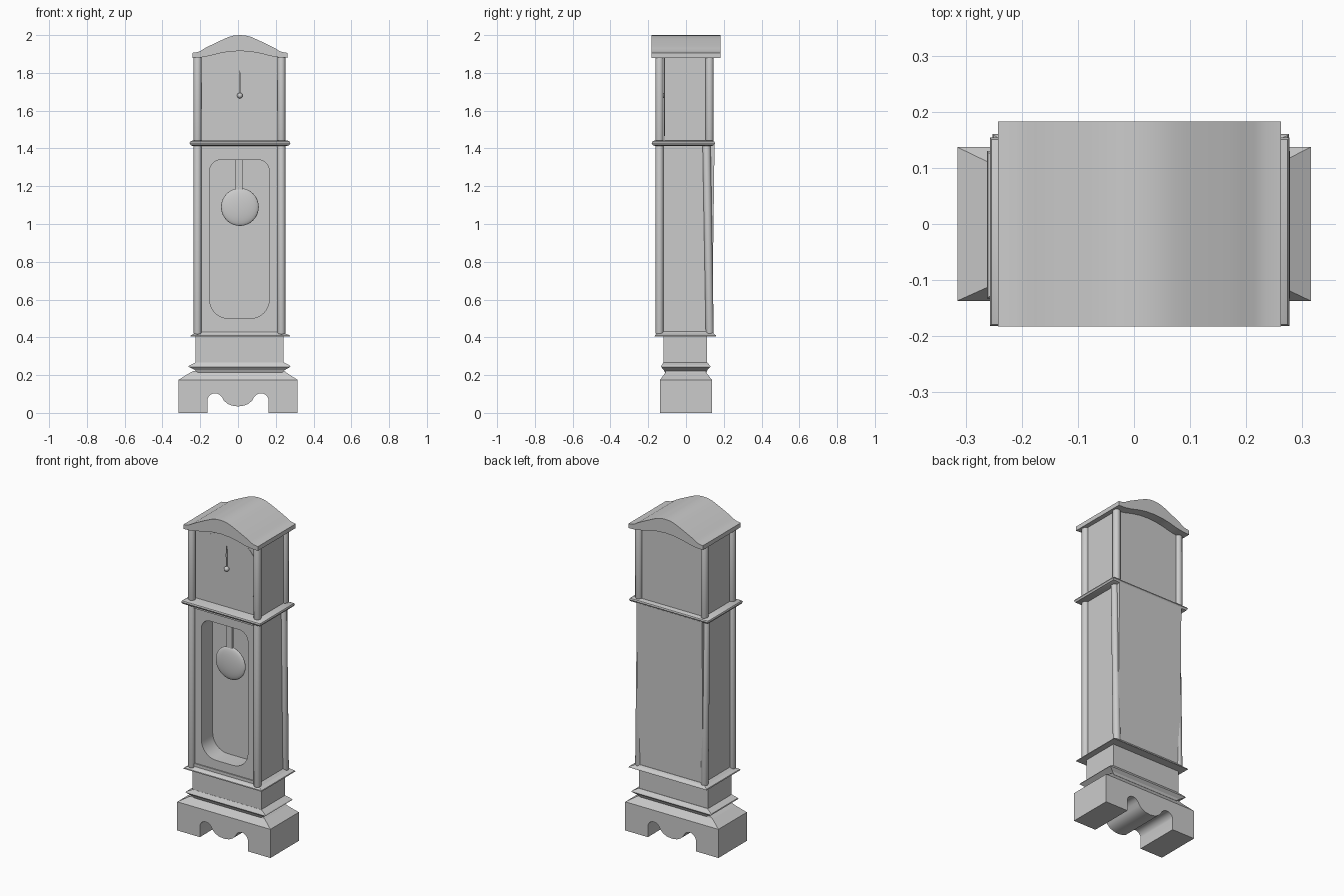
import bpy, bmesh, math
from mathutils import Vector

if "Cube" in bpy.data.objects:
    bpy.data.objects.remove(bpy.data.objects["Cube"])

CX = 0.01  # the case sits slightly right of the foot


def finish(bm, name, smooth=None):
    bmesh.ops.recalc_face_normals(bm, faces=bm.faces)
    me = bpy.data.meshes.new(name)
    bm.to_mesh(me)
    bm.free()
    ob = bpy.data.objects.new(name, me)
    bpy.context.collection.objects.link(ob)
    if smooth:
        bpy.ops.object.select_all(action='DESELECT')
        ob.select_set(True)
        bpy.context.view_layer.objects.active = ob
        bpy.ops.object.shade_smooth_by_angle(angle=math.radians(smooth))
    return ob


def prism(name, pts, y0, y1, smooth=None):
    """Extrude an (x, z) outline along y."""
    bm = bmesh.new()
    f = bm.faces.new([bm.verts.new((x, y0, z)) for x, z in pts])
    ext = bmesh.ops.extrude_face_region(bm, geom=[f])['geom']
    bmesh.ops.translate(bm, vec=(0, y1 - y0, 0),
                        verts=[v for v in ext if isinstance(v, bmesh.types.BMVert)])
    return finish(bm, name, smooth)


def stack(name, rings, smooth=None):
    """Loft rectangles given as (z, x0, x1, y0, y1)."""
    bm = bmesh.new()
    loops = [[bm.verts.new(p) for p in ((a, c, z), (b, c, z), (b, d, z), (a, d, z))]
             for z, a, b, c, d in rings]
    for lo, hi in zip(loops, loops[1:]):
        for i in range(4):
            j = (i + 1) % 4
            bm.faces.new((lo[i], lo[j], hi[j], hi[i]))
    bm.faces.new(loops[0])
    bm.faces.new(loops[-1])
    return finish(bm, name, smooth)


def rod(name, p0, p1, r, sides=20, bevel=0.0):
    """Round bar between two points with optionally rounded ends."""
    p0, p1 = Vector(p0), Vector(p1)
    d = p1 - p0
    bm = bmesh.new()
    bmesh.ops.create_cone(bm, cap_ends=True, segments=sides, radius1=r, radius2=r, depth=d.length)
    if bevel:
        caps = [e for f in bm.faces if len(f.verts) > 4 for e in f.edges]
        bmesh.ops.bevel(bm, geom=caps, offset=bevel, segments=3, profile=0.5, affect='EDGES')
    m = d.to_track_quat('Z', 'Y').to_matrix().to_4x4()
    m.translation = (p0 + p1) / 2
    bmesh.ops.transform(bm, matrix=m, verts=bm.verts)
    return finish(bm, name, 40)


def ball(name, loc, scale):
    bm = bmesh.new()
    bmesh.ops.create_uvsphere(bm, u_segments=32, v_segments=16, radius=1)
    bmesh.ops.scale(bm, vec=scale, verts=bm.verts)
    bmesh.ops.translate(bm, vec=loc, verts=bm.verts)
    return finish(bm, name, 60)


def mirrored(half):
    """Outline from its left half, running toward the centre point at x = 0."""
    return half + [(-x, z) for x, z in reversed(half) if x < 0]


# foot with a scalloped cut-out
scallop = [(-0.162, 0), (-0.162, 0.07)]
scallop += [(-0.122 + 0.04 * math.cos(a), 0.066 + 0.038 * math.sin(a))
            for a in (math.radians(180 - 18 * i) for i in range(1, 8))]
scallop += [(-0.085, 0.084), (-0.075, 0.066), (-0.058, 0.05), (-0.035, 0.039), (0, 0.034)]
prism("scalloped_foot", [(-0.315, 0.175), (-0.315, 0)] + mirrored(scallop)
      + [(0.315, 0), (0.315, 0.175)], -0.137, 0.137, 35)

# sloped foot top, flared moulding and plinth block
stack("foot_top_slope", [(0.175, -0.315, 0.315, -0.137, 0.137), (0.212, -0.255, 0.258, -0.11, 0.108),
                         (0.222, -0.235, 0.245, -0.108, 0.105)])
stack("plinth_moulding", [(0.215, CX - .225, CX + .225, -0.112, 0.108),
                          (0.228, CX - .24, CX + .24, -0.118, 0.114),
                          (0.244, CX - .272, CX + .268, -0.133, 0.13),
                          (0.250, CX - .27, CX + .265, -0.13, 0.127),
                          (0.268, CX - .232, CX + .232, -0.119, 0.112)])
stack("plinth_block", [(0.26, -0.225, 0.24, -0.118, 0.11), (0.415, -0.225, 0.24, -0.118, 0.11)])
stack("lower_ledge", [(0.405, -0.252, 0.276, -0.166, 0.16), (0.411, -0.25, 0.274, -0.165, 0.158),
                      (0.42, -0.23, 0.25, -0.15, 0.147), (0.43, -0.215, 0.235, -0.143, 0.14)])

# waist case with a rounded recess
case = stack("waist_case", [(0.42, -0.213, 0.23, -0.14, 0.138), (1.42, -0.213, 0.23, -0.14, 0.151)])
window = []
for x, z, r, a0 in ((0.165, 1.34, 0.06, 0), (-0.15, 1.34, 0.06, 90),
                    (-0.15, 0.5, 0.1, 180), (0.165, 0.5, 0.1, 270)):
    sx, sz = (1 if x > 0 else -1), (1 if z > 1 else -1)
    for i in range(9):
        a = math.radians(a0 + 90 * i / 8)
        window.append((x - sx * r + r * math.cos(a), z - sz * r + r * math.sin(a)))
cutter = prism("recess_cutter", window, -0.3, -0.03)
cut = case.modifiers.new("recess", 'BOOLEAN')
cut.operation, cut.object, cut.solver = 'DIFFERENCE', cutter, 'EXACT'
bpy.context.view_layer.objects.active = case
bpy.ops.object.select_all(action='DESELECT')
case.select_set(True)
bpy.ops.object.modifier_apply(modifier=cut.name)
bpy.ops.object.shade_smooth_by_angle(angle=math.radians(35))
bpy.data.objects.remove(cutter)

# thin rails above and below the recess
for name, z in (("upper_rail", 1.393), ("lower_rail", 0.428)):
    stack(name, [(z, -0.2, 0.217, -0.147, -0.13), (z + 0.018, -0.2, 0.217, -0.147, -0.13)])

# pendulum
stack("pendulum_rod", [(1.15, -0.013, 0.024, -0.092, -0.08), (1.345, -0.013, 0.024, -0.092, -0.08)])
ball("pendulum_bob", (CX, -0.085, 1.09), (0.1, 0.02, 0.1))

# moulding between waist and hood
stack("middle_moulding", [(z, CX - .235 - d, CX + .235 + d, -0.15 - d, 0.122 + d) for z, d in
                          ((1.413, 0.015), (1.418, 0.027), (1.428, 0.032), (1.436, 0.029), (1.443, 0.015))], 40)

# hood box, dial and hand
prism("hood_case", [(-0.213, 1.43), (0.233, 1.43), (0.233, 1.89), (0.12, 1.91), (CX, 1.93),
                    (-0.10, 1.91), (-0.213, 1.89)], -0.115, 0.128)
rod("dial", (CX, -0.117, 1.68), (CX, -0.10, 1.68), 0.214, 64)
ball("hand_knob", (CX, -0.124, 1.68), (0.015, 0.015, 0.015))
prism("clock_hand", [(CX - .003, 1.68), (CX + .003, 1.68), (CX + .005, 1.77), (CX, 1.82),
                     (CX - .005, 1.77)], -0.126, -0.121)

# corner columns; the rear lower pair leans slightly
for side, x in (("left", -0.214), ("right", 0.23)):
    rod(side + "_front_waist_column", (x, -0.14, 0.415), (x, -0.14, 1.418), 0.021, bevel=0.008)
    rod(side + "_rear_waist_column", (x, 0.126, 0.415), (x, 0.109, 1.418), 0.021, bevel=0.008)
    rod(side + "_front_hood_column", (x, -0.14, 1.437), (x, -0.14, 1.888), 0.021, bevel=0.008)
    rod(side + "_rear_hood_column", (x, 0.125, 1.437), (x, 0.125, 1.888), 0.021, bevel=0.008)

# arched crown
top = [(-0.252, 1.88), (-0.252, 1.906), (-0.225, 1.91), (-0.205, 1.918), (-0.185, 1.931), (-0.155, 1.946),
       (-0.12, 1.963), (-0.085, 1.979), (-0.06, 1.99), (-0.03, 1.998), (0, 2.0)]
under = [(-0.205, 1.882), (-0.16, 1.89), (-0.11, 1.903), (-0.06, 1.912), (0, 1.916)]
outline = mirrored(top) + mirrored(under)[::-1]
prism("arched_crown", [(x + CX, z) for x, z in outline], -0.183, 0.183, 35)
